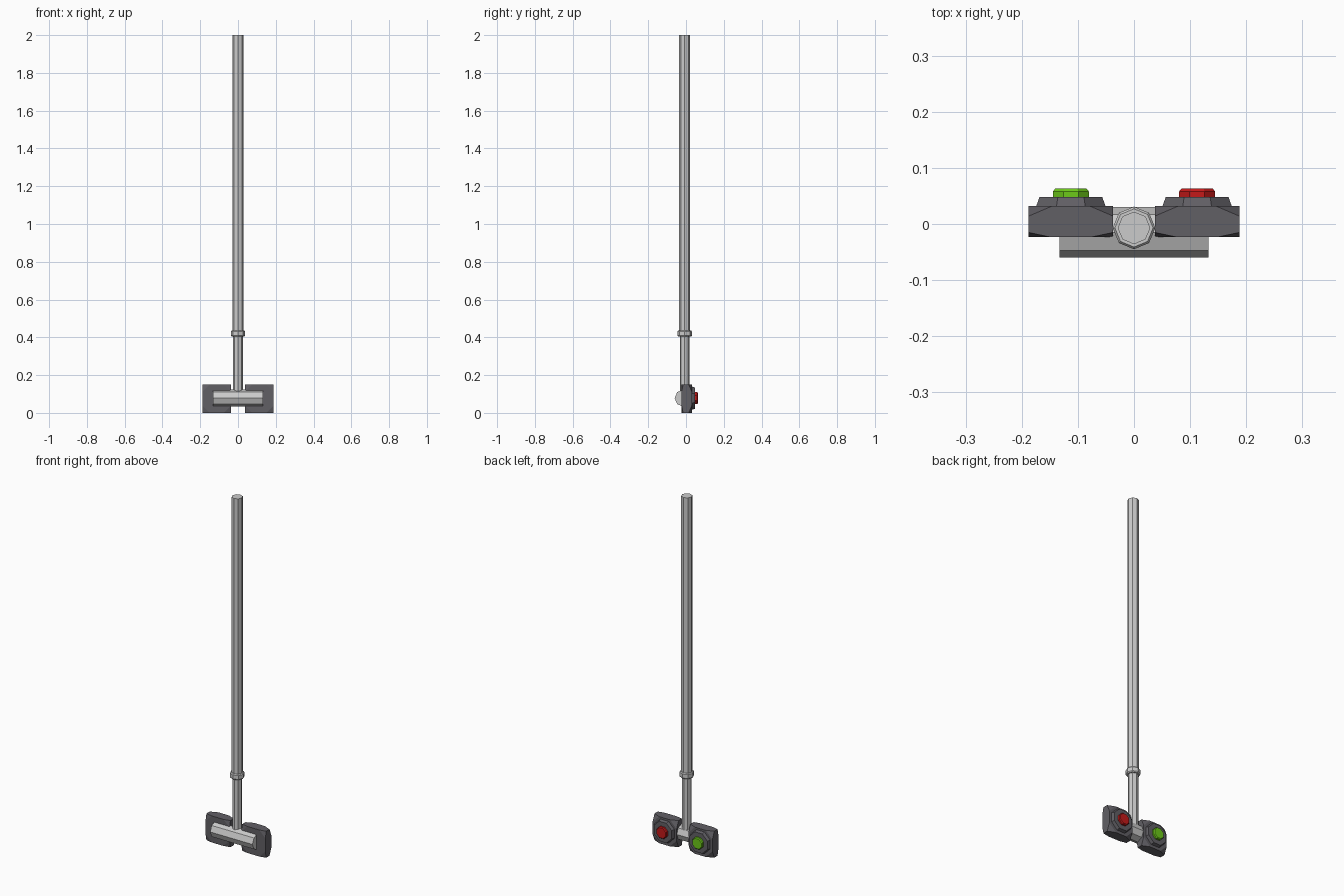
import bpy, bmesh, math
from mathutils import Matrix

if "Cube" in bpy.data.objects:
    bpy.data.objects.remove(bpy.data.objects["Cube"])


def material(name, rgb):
    m = bpy.data.materials.new(name)
    m.diffuse_color = (*rgb, 1)
    m.use_nodes = True
    m.node_tree.nodes["Principled BSDF"].inputs["Base Color"].default_value = m.diffuse_color
    return m


def finish(name, bm, mat=None):
    bmesh.ops.recalc_face_normals(bm, faces=bm.faces)
    me = bpy.data.meshes.new(name)
    bm.to_mesh(me)
    bm.free()
    ob = bpy.data.objects.new(name, me)
    bpy.context.collection.objects.link(ob)
    if mat:
        me.materials.append(mat)
    return ob


def turned(name, profile, loc, axis='Z', phase=0, mat=None, sides=8):
    """Stack of polygon rings given as (radius, height), capped at both ends."""
    bm = bmesh.new()
    rings = []
    for r, h in profile:
        rings.append([bm.verts.new((r * math.cos(phase + math.tau * i / sides),
                                    r * math.sin(phase + math.tau * i / sides), h))
                      for i in range(sides)])
    for a, b in zip(rings, rings[1:]):
        for i in range(sides):
            j = (i + 1) % sides
            bm.faces.new((a[i], a[j], b[j], b[i]))
    bm.faces.new(rings[0])
    bm.faces.new(rings[-1])
    turn = {'Z': Matrix(), 'X': Matrix.Rotation(math.pi / 2, 4, 'Y'),
            'Y': Matrix.Rotation(-math.pi / 2, 4, 'X')}[axis]
    bm.transform(Matrix.Translation(loc) @ turn)
    return finish(name, bm, mat)


def housing(name, cx, cz, mat):
    """Box whose eight corners are cut off, more deeply at the back."""
    bm = bmesh.new()
    h = 0.0755
    for face_y, edge_y, cut in ((0.032, 0.014, 0.042), (-0.023, -0.015, 0.038)):
        for sx in (-1, 1):
            for sz in (-1, 1):
                bm.verts.new((cx + sx * h, edge_y, cz + sz * h))
                bm.verts.new((cx + sx * (h - cut), face_y, cz + sz * h))
                bm.verts.new((cx + sx * h, face_y, cz + sz * (h - cut)))
    bmesh.ops.convex_hull(bm, input=bm.verts)
    bmesh.ops.dissolve_limit(bm, angle_limit=0.01, verts=bm.verts, edges=bm.edges)
    return finish(name, bm, mat)


dark = material("dark_grey", (0.12, 0.115, 0.13))
green = material("green", (0.15, 0.58, 0.01))
red = material("red", (0.55, 0.01, 0.01))

# telescoping pole with collar
PY = -0.007
turned("lower_pole", [(0.026, 0.09), (0.026, 0.42)], (0, PY, 0))
turned("pole_collar", [(0.034, 0.404), (0.038, 0.409), (0.038, 0.431), (0.034, 0.436)], (0, PY, 0))
turned("upper_pole", [(0.029, 0.42), (0.029, 2.0)], (0, PY, 0))

# horizontal cross bar
CZ = 0.0755
turned("cross_bar", [(0.045, -0.133), (0.045, 0.133)], (0, -0.015, 0.078), 'X')

# two button boxes on the back
for side, cx, colour in (("left", -0.1125, green), ("right", 0.1125, red)):
    housing(side + "_housing", cx, CZ, dark)
    k = 1 / math.cos(math.pi / 8)
    turned(side + "_bezel", [(0.062 * k, 0.031), (0.056 * k, 0.048)],
           (cx, 0, 0.078), 'Y', math.pi / 8, dark)
    turned(side + "_button", [(0.032 * k, 0.047), (0.032 * k, 0.058), (0.028 * k, 0.063)],
           (cx, 0, 0.078), 'Y', math.pi / 8, colour)
